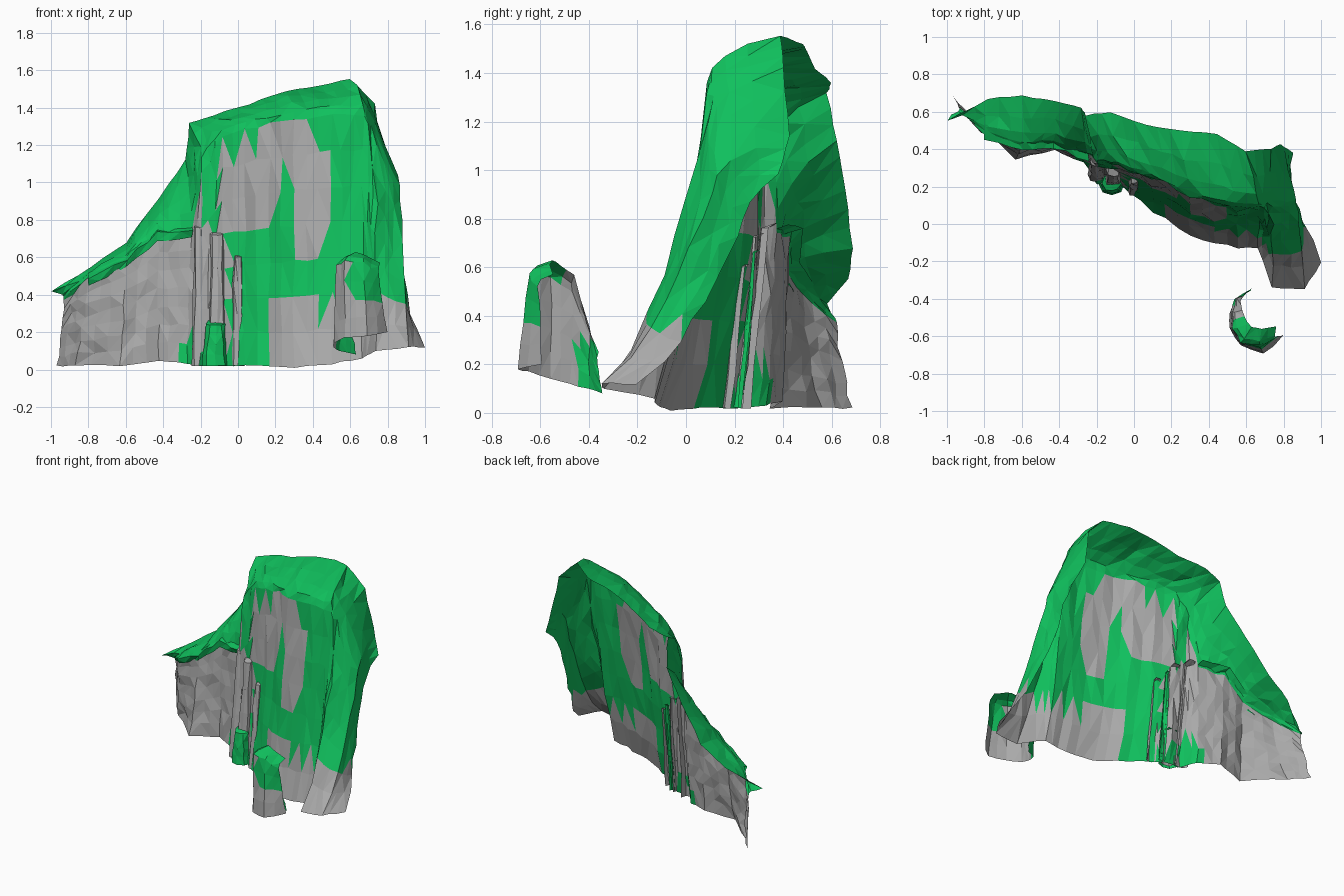
import bpy, bmesh, math, random
from mathutils import Vector

if "Cube" in bpy.data.objects:
    bpy.data.objects.remove(bpy.data.objects["Cube"])

random.seed(7)
grass = bpy.data.materials.new("grass")
grass.diffuse_color = (0.005, 0.53, 0.11, 1)
grass.use_nodes = True
grass.node_tree.nodes["Principled BSDF"].inputs["Base Color"].default_value = grass.diffuse_color
rock = bpy.data.materials.new("rock")
rock.diffuse_color = (0.4, 0.4, 0.4, 1)
rock.use_nodes = True
rock.node_tree.nodes["Principled BSDF"].inputs["Base Color"].default_value = rock.diffuse_color


def sheet(name, stations, is_green, split=3, wall=6, cap=4, rough=0.009, hollow=lambda x: 1, bulge=0.6):
    """Loft an open rock skin: each station is foot, brow and back rim."""
    cols = []
    n = len(stations) - 1
    for i in range(n * split + 1):
        k = min(i // split, n - 1)
        f = i / split - k
        a, b = stations[k], stations[k + 1]
        foot, brow, rim = [Vector(a[j:j + 3]).lerp(Vector(b[j:j + 3]), f) for j in (0, 3, 6)]
        ridge = random.uniform(-rough, rough)            # vertical ribbing
        pts = []
        for r in range(wall + 1):                        # concave cliff face
            t = r / wall
            p = foot.lerp(brow, t ** hollow(foot.x))
            p.z = foot.z + (brow.z - foot.z) * t
            p.y += ridge * (1 - t * 0.5)
            pts.append(p)
        ctrl = brow.lerp(Vector((brow.x, brow.y, rim.z)), bulge)
        for r in range(1, cap + 1):                      # rounded top
            t = r / cap
            pts.append(brow * (1 - t) ** 2 + ctrl * 2 * t * (1 - t) + rim * t * t)
        cols.append(pts)
    bm = bmesh.new()
    grid = []
    for pts in cols:
        line = []
        for r, p in enumerate(pts):
            s = rough * (0.4 if r in (0, len(pts) - 1) else 1)
            q = p + Vector([random.uniform(-s, s) for _ in range(3)])
            q.z = max(q.z, 0)
            q.x = max(-1, min(1, q.x))
            line.append(bm.verts.new(q))
        grid.append(line)
    for i in range(len(grid) - 1):
        for r in range(len(grid[0]) - 1):
            q = (grid[i][r], grid[i + 1][r], grid[i + 1][r + 1], grid[i][r + 1])
            d = random.random() < 0.5
            for tri in ((0, 1, 2), (0, 2, 3)) if d else ((0, 1, 3), (1, 2, 3)):
                face = bm.faces.new([q[v] for v in tri])
                face.material_index = int(is_green(face.calc_center_median(), r >= wall))
    me = bpy.data.meshes.new(name)
    bm.to_mesh(me)
    bm.free()
    me.materials.append(rock)
    me.materials.append(grass)
    ob = bpy.data.objects.new(name, me)
    bpy.context.collection.objects.link(ob)
    return ob


# Main cliff, from the low left end to the forward right wing
cliff = [
    (-.97, .69, .02, -.93, .62, .37, -1.0, .55, .42),
    (-.87, .57, .02, -.80, .48, .48, -.78, .67, .55),
    (-.63, .35, .02, -.60, .42, .58, -.60, .685, .68),
    (-.42, .40, .05, -.43, .43, .72, -.42, .66, .92),
    (-.27, .33, .03, -.25, .37, .74, -.28, .62, 1.12),
    (-.20, .22, .02, -.19, .33, 1.05, -.26, .58, 1.32),
    (-.08, .21, .02, -.08, .31, 1.25, -.13, .60, 1.36),
    (.10, .07, .02, .10, .25, 1.30, .06, .53, 1.42),
    (.30, -.06, .01, .30, .15, 1.34, .25, .50, 1.49),
    (.50, -.12, .03, .50, .10, 1.36, .44, .48, 1.52),
    (.66, -.13, .06, .67, .09, 1.36, .60, .39, 1.555),
    (.74, -.33, .10, .74, .10, 1.20, .73, .40, 1.42),
    (.91, -.35, .12, .87, .11, .91, .78, .43, 1.14),
    (1.0, -.21, .12, .83, .22, .72, .85, .38, .98),
]


def cliff_green(c, top):
    x, z = c.x, c.z
    if top:
        return True
    if x < -.19:
        return x > -.33 and z < .10 + (x + .33)
    if x < -.05:
        return z > 1.24 if x > -.10 else (z > .74 or z < .22)
    if x > .58:
        return z > .36
    # grey scars on the central face
    left_scar = x < .20 and .76 < z < 1.16 + x * .6
    top_scar = .20 < x < .36 and 1.02 < z < 1.34
    low_scar = .29 < x < .49 and .45 + x * .5 < z < 1.65 - x * 1.1
    bare_foot = x > .16 and z < .34
    return not (left_scar or top_scar or low_scar or bare_foot)


sheet("cliff", cliff, cliff_green, wall=7, hollow=lambda x: .68)

# Separate outcrop standing in front of the right wing
outcrop = [
    (.63, -.345, .08, .61, -.36, .20, .60, -.36, .25),
    (.54, -.40, .10, .54, -.40, .32, .57, -.41, .37),
    (.51, -.48, .12, .53, -.47, .50, .58, -.46, .57),
    (.51, -.56, .14, .53, -.56, .56, .60, -.52, .61),
    (.57, -.65, .17, .57, -.635, .58, .63, -.55, .63),
    (.69, -.695, .18, .67, -.65, .57, .68, -.56, .61),
    (.80, -.60, .20, .75, -.61, .52, .76, -.55, .57),
]
sheet("outcrop", outcrop,
      lambda c, top: (top and c.y < -.5) or (c.z > .38 and c.x > .6) or (c.y > -.45 and c.z < .3),
      split=2, wall=4, cap=2, rough=0.006)


# Half-round buttresses pressed against the crevice in the cliff foot
def buttress(name, x, y, r, h, lean, green):
    arc = []
    for k in range(5):
        a = math.pi * (1 + k / 4)
        dx, dy = math.cos(a) * r, math.sin(a) * r
        arc.append((x + dx, y + dy, .02,
                    x + dx * .7, y + lean + dy * .7, h,
                    x + dx * .5, y + lean + r * .6, h + r * .4))
    sheet(name, arc, lambda c, top: green, split=1, wall=4, cap=1, rough=0.006)


buttress("buttress_left", -.20, .27, .05, .76, .07, False)
buttress("buttress_tall", -.11, .23, .05, .72, .06, False)
buttress("buttress_sliver", -.05, .23, .022, .66, .06, True)
buttress("buttress_narrow", .00, .18, .035, .60, .06, False)
buttress("boulder_mossy", -.12, .22, .07, .24, .0, True)

# Overhanging grass lip along the low left shoulder
lip = [(b[0], b[1] - .012, b[2] - .035, b[0], b[1] - .025, b[2] + .01, b[0], b[1] + .05, b[2] + .04)
       for b in (s[3:6] for s in cliff[1:5])]
sheet("grass_lip", lip, lambda c, top: True, split=3, wall=1, cap=1, rough=0.01)
